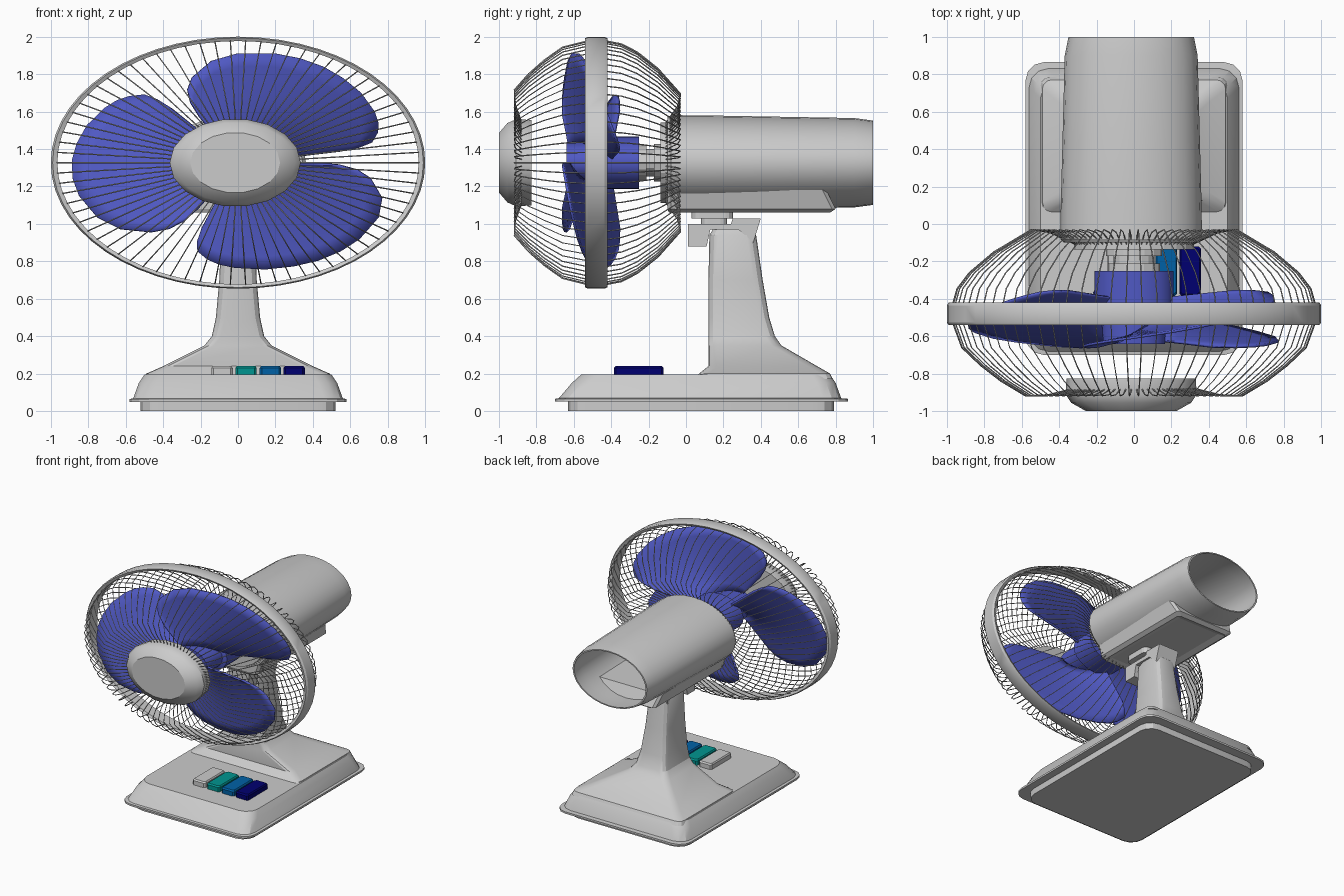
import bpy, bmesh
from math import sin, cos, pi, radians

if "Cube" in bpy.data.objects:
    bpy.data.objects.remove(bpy.data.objects["Cube"])

CZ, SQ = 1.327, 0.673        # fan axis height and vertical squash of every round part


def material(name, rgb):
    m = bpy.data.materials.new(name)
    m.diffuse_color = (*rgb, 1)
    m.use_nodes = True
    m.node_tree.nodes["Principled BSDF"].inputs["Base Color"].default_value = m.diffuse_color
    return m


def make(name, verts, faces, mat=None, smooth=None):
    me = bpy.data.meshes.new(name)
    me.from_pydata(verts, [], faces)
    bm = bmesh.new()
    bm.from_mesh(me)
    bmesh.ops.remove_doubles(bm, verts=bm.verts, dist=1e-5)
    bmesh.ops.recalc_face_normals(bm, faces=bm.faces)
    bm.to_mesh(me)
    bm.free()
    ob = bpy.data.objects.new(name, me)
    bpy.context.collection.objects.link(ob)
    if mat:
        me.materials.append(mat)
    if smooth:
        bpy.ops.object.select_all(action='DESELECT')
        ob.select_set(True)
        bpy.context.view_layer.objects.active = ob
        bpy.ops.object.shade_smooth_by_angle(angle=radians(smooth))
    return ob


def lathe(name, profile, seg=24, cx=0, closed=False, mat=None, smooth=None):
    """Turn (radius, y) points round the fan axis, squashed to an ellipse."""
    n = len(profile)
    verts = [(cx + r * cos(2 * pi * k / seg), y, CZ + SQ * r * sin(2 * pi * k / seg))
             for k in range(seg) for r, y in profile]
    faces = [(k * n + i, k * n + (i + 1) % n,
              (k + 1) % seg * n + (i + 1) % n, (k + 1) % seg * n + i)
             for k in range(seg) for i in range(n if closed else n - 1)]
    return make(name, verts, faces, mat, smooth)


def loft(name, sections, corner=0.06, steps=3, cx=0, mat=None, smooth=None):
    """Stack rounded rectangles given as (z, half width, y front, y back)."""
    verts, n = [], 4 * (steps + 1)
    for z, hx, y0, y1 in sections:
        c = min(corner, hx * 0.6, (y1 - y0) * 0.4)
        for q, (x, y) in enumerate([(hx - c, y1 - c), (c - hx, y1 - c),
                                    (c - hx, y0 + c), (hx - c, y0 + c)]):
            for s in range(steps + 1):
                a = pi / 2 * (q + s / steps)
                verts.append((cx + x + c * cos(a), y + c * sin(a), z))
    faces = [(j * n + i, j * n + (i + 1) % n, (j + 1) * n + (i + 1) % n, (j + 1) * n + i)
             for j in range(len(sections) - 1) for i in range(n)]
    faces += [tuple(range(n)), tuple(range(len(verts) - n, len(verts)))]
    return make(name, verts, faces, mat, smooth)


blade_blue = material("blade_blue", (0.08, 0.10, 0.55))
teal = material("teal", (0.0, 0.30, 0.28))
blue = material("blue", (0.0, 0.12, 0.38))
navy = material("navy", (0.0, 0.0, 0.16))

# Base with stepped foot and lip
loft("base", [(0, .52, -.63, .79), (.05, .52, -.63, .79), (.05, .58, -.70, .865),
              (.065, .58, -.70, .865), (.068, .56, -.68, .83), (.15, .53, -.61, .80),
              (.195, .50, -.56, .77)], corner=0.1, smooth=25)

# Flared column
loft("column", [(.17, .50, .04, .785), (.20, .49, .07, .77), (.24, .40, .12, .70),
                (.35, .18, .12, .51), (.40, .14, .12, .475), (.50, .118, .12, .445),
                (.70, .10, .12, .41), (.94, .09, .125, .375), (.98, .07, .15, .345)],
     corner=0.05, smooth=25)

# Speed buttons
for name, x, mat in [("off", -.085, None), ("low", .043, teal),
                     ("medium", .173, blue), ("high", .30, navy)]:
    loft(name + "_button", [(.18, .057, -.385, -.12), (.23, .057, -.385, -.12),
                            (.24, .05, -.375, -.13)], corner=0.012, steps=1, cx=x, mat=mat)

# Tilt saddle between column and motor
saddle = [(.01, .88), (.11, .88), (.13, .97), (.28, .97), (.36, .90),
          (.40, 1.03), (.25, 1.03), (.24, 1.0), (.01, 1.0)]
n = len(saddle)
make("tilt_saddle", [(x, y, z) for x in (-.09, .09) for y, z in saddle],
     [tuple(range(n)), tuple(range(n, 2 * n))] +
     [(i, (i + 1) % n, n + (i + 1) % n, n + i) for i in range(n)])
loft("tilt_pivot", [(.97, .06, .08, .22), (1.03, .06, .08, .22), (1.03, .10, .03, .25),
                    (1.08, .10, .03, .25)], corner=0.04)

# Motor housing: tube open at the back
lathe("motor_housing", [(0, -.10), (.36, -.10), (.378, -.08), (.376, .1), (.355, .9), (.335, 1.0),
                        (.322, 1.0), (.342, .88), (.36, .1), (.35, -.06), (0, -.06)],
      seg=28, cx=-.015, smooth=20)

# Gear box under the motor, with a recessed bottom panel
box = loft("gear_box", [(1.06, .23, -.09, .77), (1.08, .26, -.10, .80), (1.18, .29, -.10, .75)],
           corner=0.02, steps=1, cx=-.015)
bm = bmesh.new()
bm.from_mesh(box.data)
bottom = [min(bm.faces, key=lambda f: f.calc_center_median().z)]
bmesh.ops.inset_region(bm, faces=bottom, thickness=.05)
bmesh.ops.translate(bm, verts=bottom[0].verts, vec=(0, 0, .015))
bm.to_mesh(box.data)
bm.free()

# Rear guard plate and shaft collar
lathe("rear_plate", [(0, -.135), (.32, -.135), (.32, -.10), (0, -.10)])
lathe("shaft", [(0, -.26), (.14, -.26), (.14, -.21), (.11, -.21), (.11, -.17),
                (.15, -.17), (.15, -.12), (0, -.12)], seg=16)

# Hub and three pitched blades
lathe("blade_hub", [(0, -.64), (.165, -.64), (.175, -.45), (.21, -.44), (.21, -.25),
                    (0, -.25)], seg=24, mat=blade_blue, smooth=30)
# Blade outline as (degrees from the blade's middle, radius)
outline = [(-59, .42), (-58, .54), (-55, .64), (-50, .72), (-40, .82), (-30, .868), (-17, .889),
           (-8, .892), (1, .888), (10, .875), (20, .86), (31, .835), (37, .815), (42, .785),
           (47, .735), (49, .66), (50, .55)]
rings = 8
for b in range(3):
    verts = []
    for a, rmax in outline:
        t = radians(180 - a - 120 * b)
        for k in range(rings):
            f = k / (rings - 1)
            r = .15 + (rmax - .15) * f
            pitch = .75 + .25 * f
            y = -.52 + pitch * (-.01 + .145 * a / 50 + .03 * (a / 50) ** 2)
            verts.append((r * cos(t), y, CZ + SQ * r * sin(t)))
    faces = [(i * rings + k, i * rings + k + 1, (i + 1) * rings + k + 1, (i + 1) * rings + k)
             for i in range(len(outline) - 1) for k in range(rings - 1)]
    blade = make("blade_%d" % (b + 1), verts, faces, blade_blue, 40)
    sol = blade.modifiers.new("thickness", 'SOLIDIFY')
    sol.thickness, sol.offset = .014, 0

# Outer guard ring and front cap
lathe("guard_ring", [(.965, -.53), (.99, -.54), (1.0, -.525), (1.0, -.435),
                     (.99, -.42), (.965, -.43)], seg=56, closed=True, smooth=30)
lathe("front_cap", [(0, -.825), (.345, -.825), (.35, -.91), (.32, -.955), (.24, -1.0),
                    (0, -1.0)], seg=18, cx=-.015, smooth=30)


# Guard wires: one profile repeated round the axis
def wires(name, path, count=74):
    cu = bpy.data.curves.new(name, 'CURVE')
    cu.dimensions = '3D'
    cu.bevel_depth, cu.bevel_resolution = .0034, 0
    cu.use_fill_caps = True
    for k in range(count):
        a = 2 * pi * k / count
        sp = cu.splines.new('POLY')
        sp.points.add(len(path) - 1)
        for p, (r, y) in zip(sp.points, path):
            p.co = (r * cos(a), y, CZ + SQ * r * sin(a), 1)
    ob = bpy.data.objects.new(name, cu)
    bpy.context.collection.objects.link(ob)
    bpy.ops.object.select_all(action='DESELECT')
    ob.select_set(True)
    bpy.context.view_layer.objects.active = ob
    bpy.ops.object.convert(target='MESH')


wires("front_wires", [(.33, -.88), (.46, -.912), (.58, -.918), (.71, -.84), (.82, -.755),
                      (.92, -.66), (.975, -.51)])
wires("rear_wires", [(.975, -.45), (.945, -.345), (.88, -.26), (.75, -.15), (.55, -.03),
                     (.45, -.045), (.30, -.115)])
